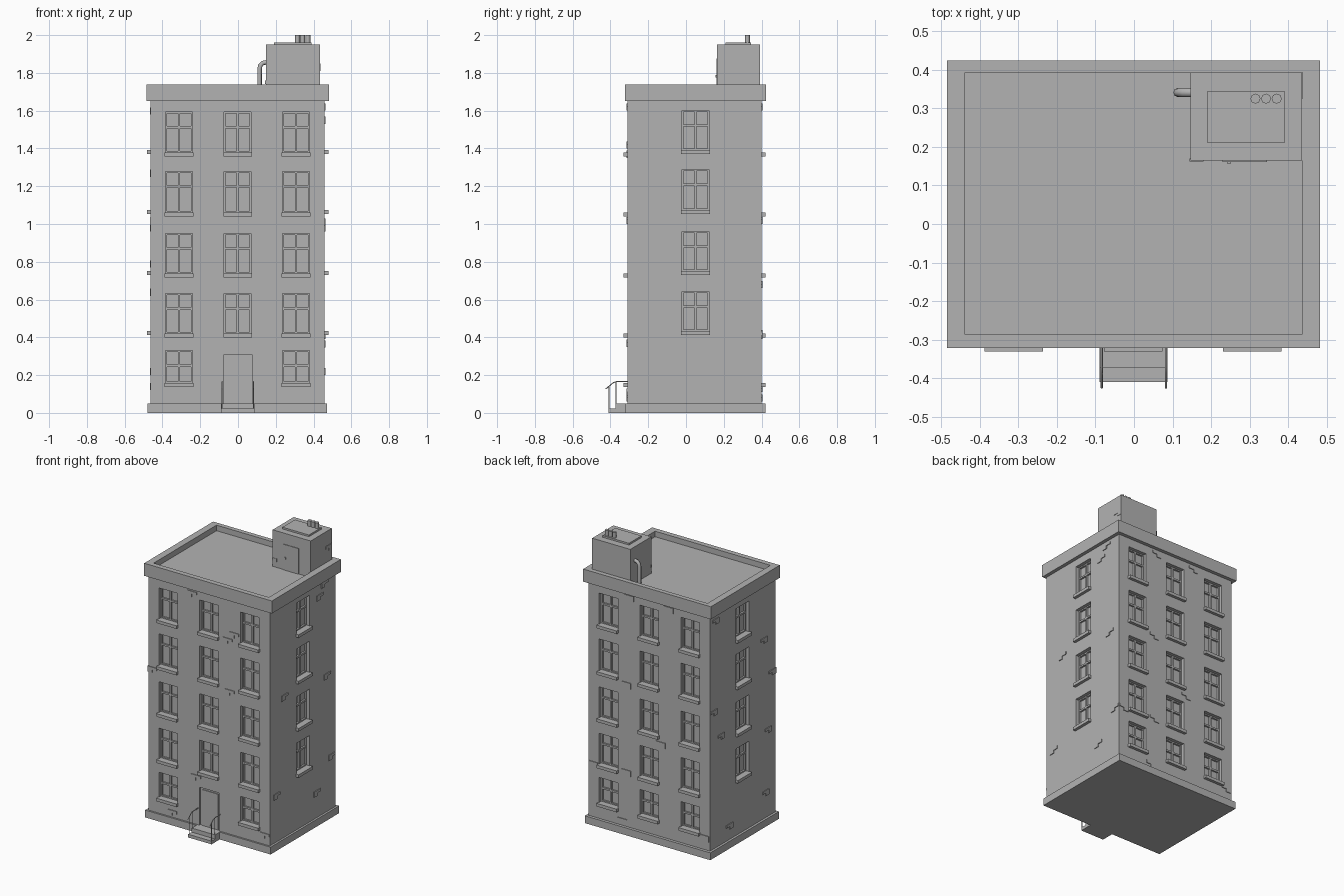
import bpy, bmesh
from mathutils import Vector

if "Cube" in bpy.data.objects:
    bpy.data.objects.remove(bpy.data.objects["Cube"])

stone = bpy.data.materials.new("stone grey")
stone.use_nodes = True
GREY = (0.45, 0.45, 0.45, 1)
stone.diffuse_color = GREY
stone.node_tree.nodes["Principled BSDF"].inputs["Base Color"].default_value = GREY


def boxes(name, pairs):
    """One object made of axis-aligned boxes given as corner pairs."""
    bm = bmesh.new()
    for a, b in pairs:
        a, b = Vector(a), Vector(b)
        verts = bmesh.ops.create_cube(bm, size=1)["verts"]
        for v in verts:
            v.co = Vector([(a[i] + b[i]) / 2 + v.co[i] * abs(b[i] - a[i]) for i in range(3)])
    mesh = bpy.data.meshes.new(name)
    bm.to_mesh(mesh)
    bm.free()
    mesh.materials.append(stone)
    obj = bpy.data.objects.new(name, mesh)
    bpy.context.collection.objects.link(obj)
    return obj


def tube(name, points, radius, sides=2):
    """Round bar along a path."""
    curve = bpy.data.curves.new(name, "CURVE")
    curve.dimensions = "3D"
    curve.bevel_depth = radius
    curve.bevel_resolution = sides
    curve.use_fill_caps = True
    line = curve.splines.new("POLY")
    line.points.add(len(points) - 1)
    for p, co in zip(line.points, points):
        p.co = (*co, 1)
    curve.materials.append(stone)
    obj = bpy.data.objects.new(name, curve)
    bpy.context.collection.objects.link(obj)
    return obj


def cut(target, pairs):
    """Subtract boxes from the target, then drop the cutter."""
    cutter = boxes("cutter", pairs)
    cutter.hide_render = True
    mod = target.modifiers.new("cut", "BOOLEAN")
    mod.operation, mod.solver, mod.object = "DIFFERENCE", "EXACT", cutter
    bpy.context.view_layer.update()
    result = target.evaluated_get(bpy.context.evaluated_depsgraph_get())
    mesh = bpy.data.meshes.new_from_object(result)
    target.modifiers.clear()
    target.data = mesh
    bpy.data.objects.remove(cutter)


# Wall planes
LEFT, RIGHT, FRONT, BACK = 0.458, -0.462, -0.31, 0.40
PLANES = {"front": (1, FRONT, -1), "back": (1, BACK, 1),
          "right": (0, LEFT, 1), "left": (0, RIGHT, -1)}


def on_wall(side, u0, u1, z0, z1, n0, n1):
    """Corner pair on a wall: u runs along it, n points outward."""
    axis, base, sign = PLANES[side]
    a, b = base + sign * n0, base + sign * n1
    if axis == 1:
        return (u0, a, z0), (u1, b, z1)
    return (a, u0, z0), (b, u1, z1)


openings, sills, frames = [], [], []
DEPTH, BAR, SILL = 0.035, 0.008, 0.021


def window(side, u, bottom, top, width=0.142):
    l, r, low = u - width / 2, u + width / 2, bottom + SILL
    openings.append(on_wall(side, l, r, low, top, -DEPTH, 0.03))
    sills.append(on_wall(side, l - 0.005, r + 0.005, bottom, low, -DEPTH - 0.005, 0.02))
    back, proud = -DEPTH - 0.004, -DEPTH + 0.012
    bar = top - 0.08
    for a, b, c, d in ((l, l + BAR, low, top), (r - BAR, r, low, top),
                       (l, r, low, low + BAR), (l, r, top - BAR, top),
                       (l, r, bar - 0.006, bar + 0.006),
                       (u - 0.006, u + 0.006, low, top)):
        frames.append(on_wall(side, a, b, c, d, back, proud))


# Window layout: five storeys front and back, four on the sides
storeys = [(0.138, 0.33), (0.40, 0.632), (0.717, 0.95), (1.04, 1.278), (1.358, 1.592)]
for i, (z0, z1) in enumerate(storeys):
    for u in (-0.312, -0.002, 0.307):
        if i or abs(u) > 0.1:
            window("front", u, z0, z1)
        window("back", u, z0, z1)
    if i:
        for side in ("left", "right"):
            window(side, 0.05, z0 + 0.013, z1 + 0.01)

# Main block with window and entrance recesses
walls = boxes("walls", [((RIGHT, FRONT, 0.02), (LEFT, BACK, 1.68))])
openings.append(on_wall("front", -0.075, 0.075, 0.05, 0.31, -0.012, 0.03))
cut(walls, openings)
boxes("window_sills", sills)
boxes("window_frames", frames)

# Plinth, parapet and sunken roof
boxes("plinth", [((-0.478, -0.322, 0), (0.472, 0.42, 0.05))])
parapet = boxes("parapet", [((-0.485, -0.322, 1.652), (0.482, 0.424, 1.738))])
cut(parapet, [((-0.438, -0.287, 1.70), (0.435, 0.393, 1.8))])

# Loose brick patches: two staggered bricks each
patches = {
    "front": [(-0.13, 1.62), (0.19, 1.42), (0.14, 1.37), (-0.43, 1.02), (0.155, 1.02),
              (-0.1, 0.37), (-0.28, 0.08), (0.42, 0.11)],
    "right": [(0.28, 1.62), (0.23, 1.55), (-0.15, 1.01), (0.31, 0.98), (0.36, 0.41),
              (-0.235, 0.365), (0.2, 0.22)],
    "back": [(0.15, 1.62), (-0.15, 1.62), (0.17, 1.02), (-0.09, 0.68), (0.42, 0.41),
             (0.17, 0.42), (0.2, 0.08), (-0.42, 0.13)],
    "left": [(0.34, 1.6), (-0.18, 1.27), (-0.27, 1.02), (0.36, 0.98), (0.28, 0.79),
             (-0.23, 0.64), (0.19, 0.14), (-0.2, 0.22)],
}
bricks = []
for side, spots in patches.items():
    for u, z in spots:
        bricks.append(on_wall(side, u - 0.035, u + 0.035, z, z + 0.018, -0.01, 0.005))
        bricks.append(on_wall(side, u - 0.035, u, z - 0.02, z, -0.01, 0.005))
boxes("brick_patches", bricks)

# Entrance steps and door
boxes("entrance_steps", [((-0.09, -0.372, 0), (0.087, -0.30, 0.05)),
                         ((-0.09, -0.41, 0), (0.087, -0.36, 0.022))])
boxes("entrance_door", [((-0.06, -0.303, 0.05), (0.06, -0.29, 0.295))])

# Handrails with two posts each
for name, x in (("left", 0.083), ("right", -0.084)):
    tube(name + "_handrail", [(x, -0.305, 0.165), (x, -0.37, 0.165), (x, -0.385, 0.16),
                              (x, -0.425, 0.127)], 0.003, 1)
    tube(name + "_upper_post", [(x, -0.37, 0.045), (x, -0.37, 0.165)], 0.003, 1)
    tube(name + "_lower_post", [(x, -0.407, 0.01), (x, -0.407, 0.142)], 0.003, 1)

# Roof hut with door, hatch slab and patches
boxes("roof_hut", [((0.147, 0.165, 1.69), (0.435, 0.393, 1.95))])
boxes("hut_roof_slab", [((0.19, 0.21, 1.945), (0.39, 0.345, 1.962))])
boxes("hut_door", [((0.23, 0.161, 1.70), (0.345, 0.17, 1.875))])
boxes("hut_door_handle", [((0.242, 0.155, 1.775), (0.25, 0.165, 1.79))])
boxes("hut_bricks", [((0.144, 0.162, 1.74), (0.18, 0.17, 1.76)),
                     ((0.43, 0.325, 1.83), (0.438, 0.393, 1.85)),
                     ((0.43, 0.36, 1.81), (0.438, 0.393, 1.83))])

# Chimney pipes on the slab
for i in range(3):
    x = 0.315 + 0.0275 * i
    tube(f"chimney_pipe_{i + 1}", [(x, 0.325, 1.955), (x, 0.325, 2.0)], 0.013, 2)

# Elbow vent from the roof into the hut
tube("elbow_vent", [(0.114, 0.341, 1.69), (0.114, 0.341, 1.82), (0.118, 0.341, 1.838),
                    (0.13, 0.341, 1.852), (0.16, 0.341, 1.858)], 0.012, 2)
